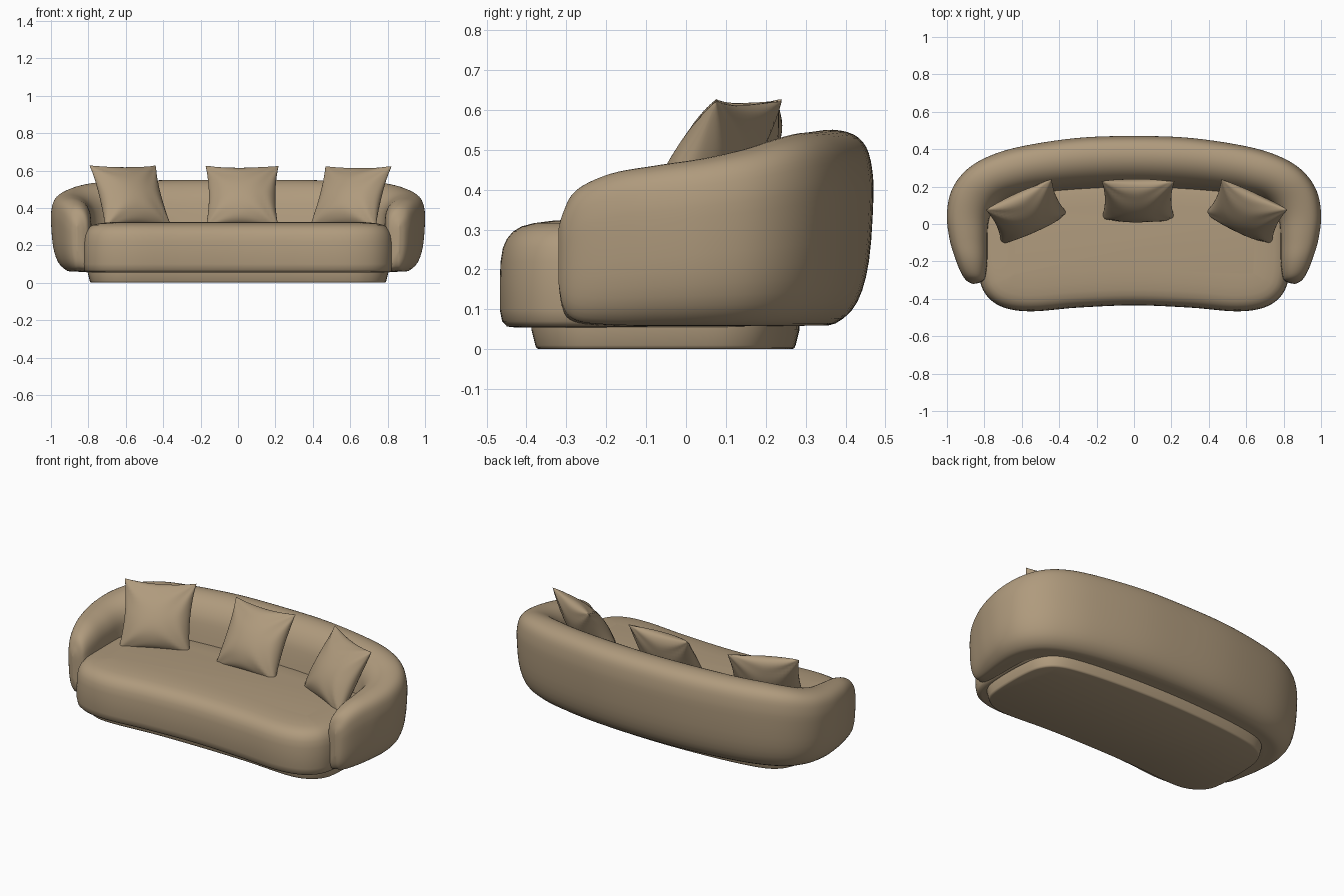
import bpy, bmesh, math
from mathutils import Vector, Matrix

if "Cube" in bpy.data.objects:
    bpy.data.objects.remove(bpy.data.objects["Cube"])

fabric = bpy.data.materials.new("tan fabric")
fabric.diffuse_color = (0.43, 0.325, 0.205, 1)
fabric.use_nodes = True
fabric.node_tree.nodes["Principled BSDF"].inputs["Base Color"].default_value = fabric.diffuse_color


def spline(pts, steps, closed=False):
    """Catmull-Rom curve through tuples of any length."""
    n, out = len(pts), []
    for i in range(n if closed else n - 1):
        pick = (lambda k: pts[k % n]) if closed else (lambda k: pts[max(0, min(n - 1, k))])
        a, b, c, d = (pick(i + k) for k in (-1, 0, 1, 2))
        for s in range(steps):
            t = s / steps
            out.append(tuple(0.5 * (2 * q + (r - p) * t + (2 * p - 5 * q + 4 * r - w) * t * t
                                    + (3 * q - p - 3 * r + w) * t ** 3)
                             for p, q, r, w in zip(a, b, c, d)))
    return out if closed else out + [tuple(pts[-1])]


def finish(bm, name, angle=50):
    bmesh.ops.remove_doubles(bm, verts=bm.verts, dist=1e-5)
    bmesh.ops.recalc_face_normals(bm, faces=bm.faces)
    me = bpy.data.meshes.new(name)
    bm.to_mesh(me)
    bm.free()
    me.materials.append(fabric)
    ob = bpy.data.objects.new(name, me)
    bpy.context.collection.objects.link(ob)
    bpy.ops.object.select_all(action='DESELECT')
    ob.select_set(True)
    bpy.context.view_layer.objects.active = ob
    bpy.ops.object.shade_smooth_by_angle(angle=math.radians(angle))
    return ob


def loft(name, rings):
    """Skin closed rings and cap both ends."""
    bm = bmesh.new()
    loops = [[bm.verts.new(p) for p in r] for r in rings]
    for a, b in zip(loops, loops[1:]):
        for i in range(len(a)):
            j = (i + 1) % len(a)
            bm.faces.new((a[i], a[j], b[j], b[i]))
    bm.faces.new(loops[0])
    bm.faces.new(loops[-1])
    return finish(bm, name)


def inset_rings(half, profile):
    """Mirror a half outline, then stack it as (inset, height) rings."""
    full = half + [(-x, y) for x, y in reversed(half) if x > 0]
    pts = [Vector(p) for p in spline(full, 6, True)]
    n, rings = len(pts), []
    for inset, z in profile:
        ring = []
        for i, p in enumerate(pts):
            t = (pts[(i + 1) % n] - pts[i - 1]).normalized()
            q = p + Vector((-t.y, t.x)) * inset
            ring.append((q.x, q.y, z))
        rings.append(ring)
    return rings


# Plinth
loft("plinth", inset_rings(
    [(0, -0.365), (0.3, -0.37), (0.58, -0.388), (0.7, -0.365), (0.775, -0.3), (0.8, -0.2),
     (0.8, 0.0), (0.775, 0.13), (0.7, 0.21), (0.55, 0.25), (0.3, 0.275), (0, 0.285)],
    [(0.02, 0), (0.013, 0.003), (0.01, 0.01), (0, 0.05), (0, 0.075)]))

# Seat cushion with a gently hollow front and rolled top edge
loft("seat", inset_rings(
    [(0, -0.435), (0.3, -0.447), (0.55, -0.467), (0.7, -0.445), (0.79, -0.38), (0.828, -0.28),
     (0.835, -0.12), (0.83, 0.03), (0.79, 0.14), (0.68, 0.22), (0.45, 0.27), (0, 0.29)],
    [(0.035, 0.055), (0.018, 0.057), (0.006, 0.07), (0.0, 0.10), (0, 0.17), (0.002, 0.22),
     (0.008, 0.255), (0.018, 0.277), (0.033, 0.295), (0.055, 0.308), (0.085, 0.316),
     (0.13, 0.322), (0.19, 0.326)]))

# Wraparound backrest: outer x,y / inner x,y / top height / bottom height
half = [(0.863, -0.32, 0.857, -0.32, 0.30, 0.17),
        (0.895, -0.303, 0.825, -0.311, 0.345, 0.105),
        (0.925, -0.26, 0.80, -0.287, 0.40, 0.072),
        (0.957, -0.18, 0.79, -0.20, 0.44, 0.062),
        (0.986, -0.08, 0.79, -0.08, 0.46, 0.06),
        (1.0, 0.05, 0.785, 0.03, 0.478, 0.06),
        (0.975, 0.18, 0.76, 0.10, 0.50, 0.06),
        (0.90, 0.285, 0.71, 0.155, 0.525, 0.06),
        (0.78, 0.36, 0.62, 0.19, 0.54, 0.06),
        (0.60, 0.415, 0.50, 0.215, 0.545, 0.06),
        (0.30, 0.46, 0.27, 0.24, 0.55, 0.06),
        (0, 0.47, 0, 0.25, 0.55, 0.06)]
stations = spline(half + [(-a, b, -c, d, h, z) for a, b, c, d, h, z in reversed(half[:-1])], 5)
section = spline([(0.6, 0), (0.4, 0.01), (0.18, 0.12), (0.05, 0.33), (0, 0.65), (0.015, 0.8),
                  (0.08, 0.91), (0.22, 0.975), (0.45, 1), (0.68, 0.98), (0.86, 0.92),
                  (0.97, 0.82), (1.0, 0.68), (1.0, 0.4), (1.0, 0.08), (0.85, 0)], 3, True)
rings = []
for ox, oy, ix, iy, h, z0 in stations:
    lean = 0.08 + 0.4 * max(0, min(1, (h - 0.47) / 0.08))
    ring = []
    for u, v in section:
        w = u + lean * (1 - v) * max(u, 0) ** 3
        ring.append((ox + (ix - ox) * w, oy + (iy - oy) * w, z0 + (h - z0) * v))
    rings.append(ring)
loft("backrest", rings)


def pillow(name, loc, turn, lean, phase):
    """Puffed square with pinched corners and soft creases."""
    n, w, h, t = 26, 0.39, 0.385, 0.085
    bm = bmesh.new()
    for side in (-1, 1):
        grid = []
        for i in range(n + 1):
            row = []
            for j in range(n + 1):
                u = math.sin(math.pi / 2 * (2 * i / n - 1))
                v = math.sin(math.pi / 2 * (2 * j / n - 1))
                eu, ev = max(0, 1 - u * u), max(0, 1 - v * v)
                puff = (eu * ev) ** 0.5
                x = u * w / 2 * (1 - 0.09 * ev)
                z = v * h / 2 * (1 - 0.09 * eu)
                # creases fan out from the corners and fade in the middle
                ang = math.atan2(1.05 - abs(v), 1.05 - abs(u))
                crease = 0.006 * math.sin(9 * ang + phase + 2 * u - v) * puff ** 0.6 * (u * u + v * v) / 1.3
                sag = 1 - 0.18 * v
                row.append(bm.verts.new((x, side * (t * sag * puff + crease), z)))
            grid.append(row)
        for i in range(n):
            for j in range(n):
                bm.faces.new((grid[i][j], grid[i + 1][j], grid[i + 1][j + 1], grid[i][j + 1]))
    m = (Matrix.Translation(loc) @ Matrix.Rotation(math.radians(turn), 4, 'Z')
         @ Matrix.Rotation(math.radians(-lean), 4, 'X'))
    bm.transform(m)
    finish(bm, name, 60)


# Scatter pillows, the outer two turned towards the middle
pillow("middle_pillow", (0.022, 0.13, 0.46), 0, 31, 0.4)
pillow("left_pillow", (-0.575, 0.068, 0.462), 25, 31, 1.7)
pillow("right_pillow", (0.602, 0.068, 0.458), -25, 31, 3.1)
